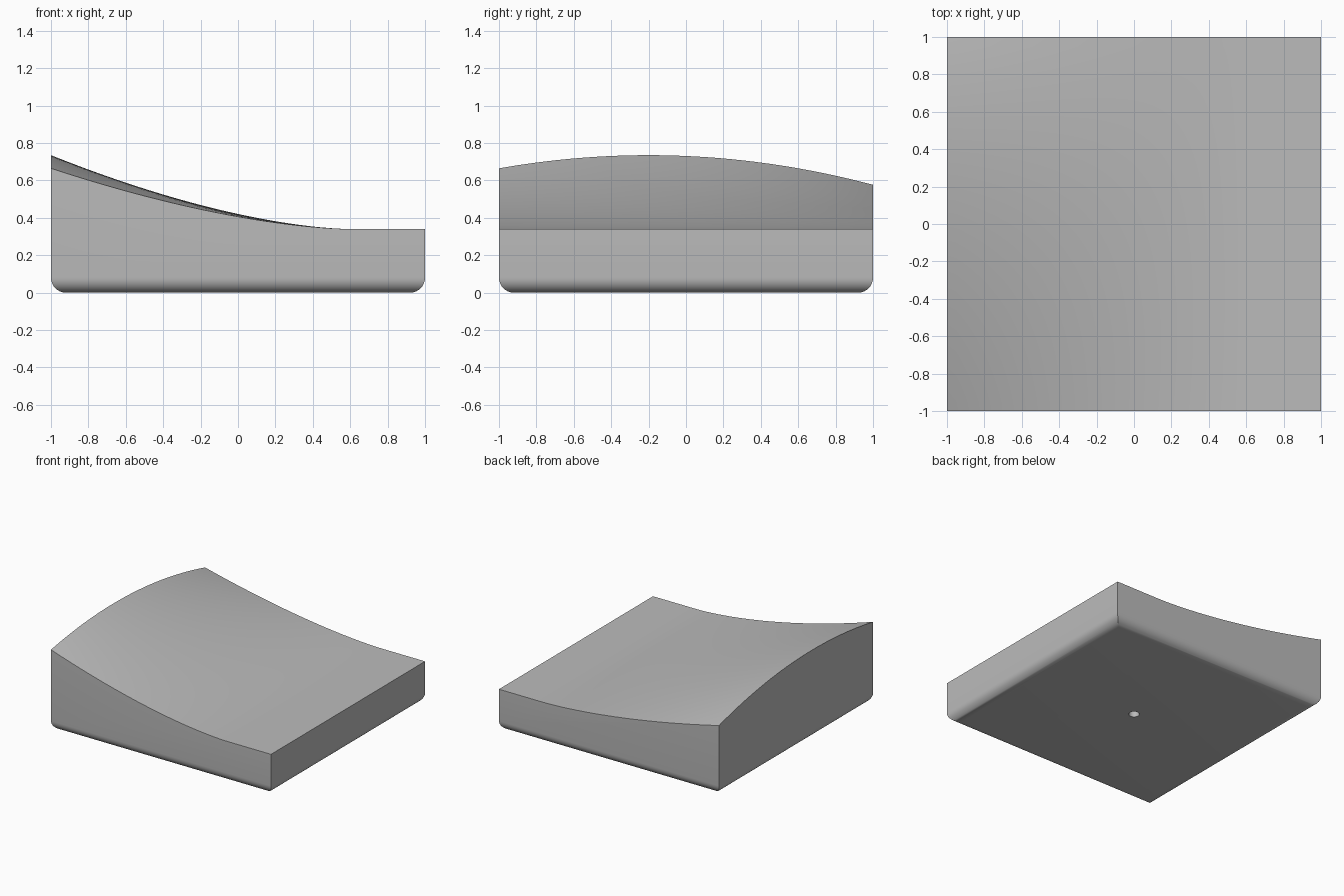
import bpy
import bmesh
import math

old = bpy.data.objects.get("Cube")
if old:
    bpy.data.objects.remove(old, do_unlink=True)

LOW = 0.34        # height of the flat side
RADIUS = 0.08     # rounding of the bottom edges


def top_height(x, y):
    """Slope that rises towards -x and is crowned along y."""
    rise = max(0.0, (0.6 - x) / 1.6) ** 1.62
    crown = 0.395 - 0.11 * (y + 0.2) ** 2
    return LOW + crown * rise


# Material
grey = bpy.data.materials.new("plain grey")
grey.use_nodes = True
colour = (0.5, 0.5, 0.5, 1)
grey.diffuse_color = colour
grey.node_tree.nodes["Principled BSDF"].inputs["Base Color"].default_value = colour

# Block with rounded bottom edges
bm = bmesh.new()
bmesh.ops.create_cube(bm, size=2)
for v in bm.verts:
    v.co.z = LOW if v.co.z > 0 else 0
bottom = [e for e in bm.edges if all(v.co.z < 0.01 for v in e.verts)]
bmesh.ops.bevel(bm, geom=bottom, offset=RADIUS, segments=8, profile=0.5,
                affect='EDGES')

# Curved top surface
top = [e for e in bm.edges if all(v.co.z > LOW - 0.001 for v in e.verts)]
bmesh.ops.subdivide_edges(bm, edges=top, cuts=39, use_grid_fill=True)
for v in bm.verts:
    if v.co.z > LOW - 0.001:
        v.co.z = top_height(v.co.x, v.co.y)
bmesh.ops.recalc_face_normals(bm, faces=bm.faces)
mesh = bpy.data.meshes.new("sloped_block")
bm.to_mesh(mesh)
bm.free()
mesh.materials.append(grey)
block = bpy.data.objects.new("sloped_block", mesh)
bpy.context.collection.objects.link(block)

# Small round hole in the underside
bpy.ops.mesh.primitive_cylinder_add(vertices=32, radius=0.04, depth=0.1)
cutter = bpy.context.object
cutter.name = "hole_cutter"
cutter.hide_render = True
cutter.data.materials.append(grey)
hole = block.modifiers.new("hole", 'BOOLEAN')
hole.operation = 'DIFFERENCE'
hole.solver = 'EXACT'
hole.object = cutter

bpy.ops.object.select_all(action='DESELECT')
block.select_set(True)
bpy.context.view_layer.objects.active = block
bpy.ops.object.modifier_apply(modifier=hole.name)
bpy.data.objects.remove(cutter, do_unlink=True)
bpy.ops.object.shade_smooth_by_angle(angle=math.radians(30))
